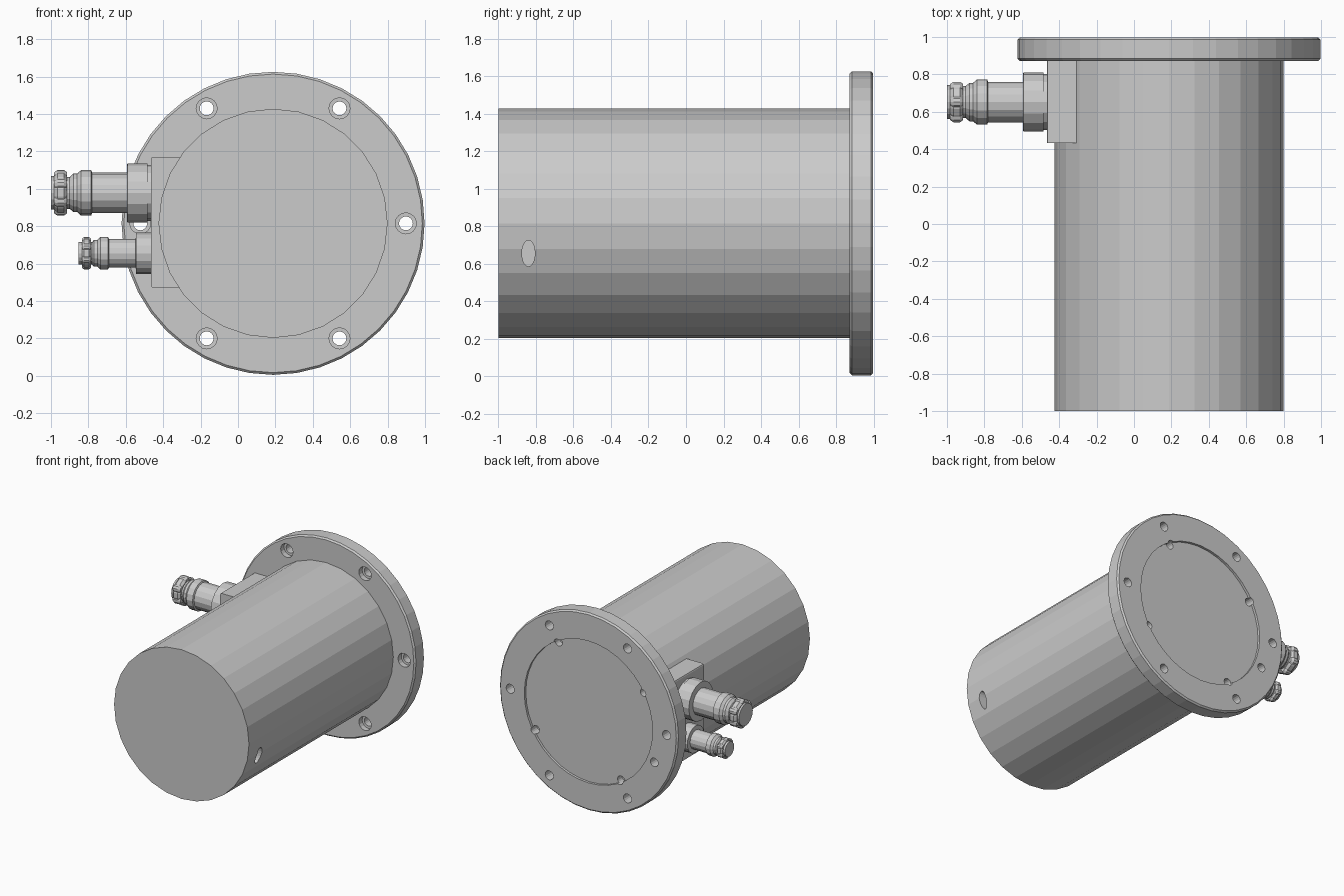
import bpy, bmesh
from math import sin, cos, pi, radians
from mathutils import Matrix, Vector

if "Cube" in bpy.data.objects:
    bpy.data.objects.remove(bpy.data.objects["Cube"])

CX, CZ = 0.1875, 0.815                      # main axis of the housing (along y)
ALONG_Y = Matrix.Rotation(-pi / 2, 4, 'X')  # local z -> +y
ALONG_NX = Matrix.Rotation(-pi / 2, 4, 'Y')  # local z -> -x


def finish(name, bm):
    bmesh.ops.recalc_face_normals(bm, faces=bm.faces)
    me = bpy.data.meshes.new(name)
    bm.to_mesh(me)
    bm.free()
    ob = bpy.data.objects.new(name, me)
    bpy.context.collection.objects.link(ob)
    return ob


def add_lathe(bm, profile, sides, matrix, squash=1.0):
    """Closed solid of revolution from (radius, height) points."""
    rings = []
    for r, h in profile:
        rings.append([bm.verts.new(matrix @ Vector((r * cos(2 * pi * i / sides),
                                                    squash * r * sin(2 * pi * i / sides), h)))
                      for i in range(sides)])
    for a, b in zip(rings, rings[1:]):
        for i in range(sides):
            j = (i + 1) % sides
            bm.faces.new((a[i], a[j], b[j], b[i]))
    bm.faces.new(rings[0][::-1])
    bm.faces.new(rings[-1])


def lathe(name, profile, sides, matrix):
    bm = bmesh.new()
    add_lathe(bm, profile, sides, matrix)
    return finish(name, bm)


def cut(target, bm):
    """Subtract the solids in bm from the target."""
    cutter = finish("cutter", bm)
    cutter.hide_render = True
    mod = target.modifiers.new("cut", 'BOOLEAN')
    mod.operation = 'DIFFERENCE'
    mod.solver = 'EXACT'
    mod.object = cutter
    bpy.context.view_layer.objects.active = target
    bpy.ops.object.modifier_apply(modifier=mod.name)
    bpy.data.objects.remove(cutter)


def at(r, deg):
    """Matrix on the flange at polar position, pointing along +y."""
    a = radians(deg)
    return Matrix.Translation((CX + r * cos(a), 0, CZ + r * sin(a))) @ ALONG_Y


# Cylindrical housing with a small oval port on the right side
body = lathe("housing", [(0.6125, -1.0), (0.6125, 0.9)], 28, at(0, 0))
bm = bmesh.new()
port = Matrix.Translation((0, -0.84, 0.655)) @ Matrix.Rotation(pi / 2, 4, 'Y')
add_lathe(bm, [(0.07, 0.70), (0.07, 0.9)], 20, port, 0.5)
cut(body, bm)

# Mounting flange with chamfered rim and a shallow back recess
flange = lathe("flange", [(0.798, 0.872), (0.81, 0.884), (0.81, 0.986), (0.798, 0.998),
                          (0.582, 0.998), (0.582, 0.978)], 40, at(0, 0))

# Counterbored bolt holes, cable hole and recess screw holes
bm = bmesh.new()
for k in range(6):
    add_lathe(bm, [(0.056, 0.8), (0.056, 0.915), (0.037, 0.916), (0.037, 1.1)], 16, at(0.71, 60 * k))
add_lathe(bm, [(0.035, 0.88), (0.035, 1.1)], 16, at(0.65, 203))
for k in range(4):
    add_lathe(bm, [(0.032, 0.92), (0.032, 1.1)], 16, at(0.565, 60 + 90 * k))
cut(flange, bm)

# Connector block on the left side
bm = bmesh.new()
bmesh.ops.create_cube(bm, size=1.0, matrix=Matrix.Translation((-0.3325, 0.656, 0.82))
                      @ Matrix.Diagonal((0.265, 0.445, 0.70, 1)))
long_edges = [e for e in bm.edges if abs(e.verts[0].co.y - e.verts[1].co.y) > 0.1
              and e.verts[0].co.x < -0.4]
bmesh.ops.bevel(bm, geom=long_edges, offset=0.012, segments=2, affect='EDGES', profile=0.5)
finish("connector_block", bm)


def connector(name, z, profile, nut_x, nut_r, nut_w):
    """Stepped plug pointing to -x, with a lobed clamp nut near its end."""
    base = Matrix.Translation((0, 0.652, z)) @ ALONG_NX
    lathe(name + "_plug", profile, 16, base)
    bm = bmesh.new()
    h, b = nut_w / 2, nut_w * 0.25
    r = nut_r * 0.9
    add_lathe(bm, [(r - b, nut_x - h), (r, nut_x - h + b),
                   (r, nut_x + h - b), (r - b, nut_x + h)], 18, base)
    nut = finish(name + "_nut", bm)
    bm = bmesh.new()
    lr = nut_r * 0.26
    for k in range(6):
        a = radians(60 * k)
        m = base @ Matrix.Translation(((nut_r - lr) * cos(a), (nut_r - lr) * sin(a), nut_x))
        add_lathe(bm, [(lr * 0.6, -h), (lr, -h * 0.5), (lr, h * 0.5), (lr * 0.6, h)], 10, m)
    finish(name + "_nut_lobes", bm)


# Large and small cable connectors
connector("large_connector", 0.978,
          [(0.15, 0.45), (0.15, 0.483), (0.158, 0.485), (0.158, 0.592), (0.108, 0.594),
           (0.108, 0.78), (0.121, 0.785), (0.121, 0.84), (0.103, 0.86), (0.103, 0.88),
           (0.085, 0.90), (0.085, 0.985), (0.09, 0.985), (0.09, 1.0)],
          0.948, 0.122, 0.07)
connector("small_connector", 0.655,
          [(0.11, 0.45), (0.11, 0.545), (0.077, 0.547), (0.077, 0.69), (0.088, 0.695),
           (0.088, 0.735), (0.072, 0.752), (0.072, 0.77), (0.06, 0.78), (0.06, 0.852)],
          0.81, 0.087, 0.05)
